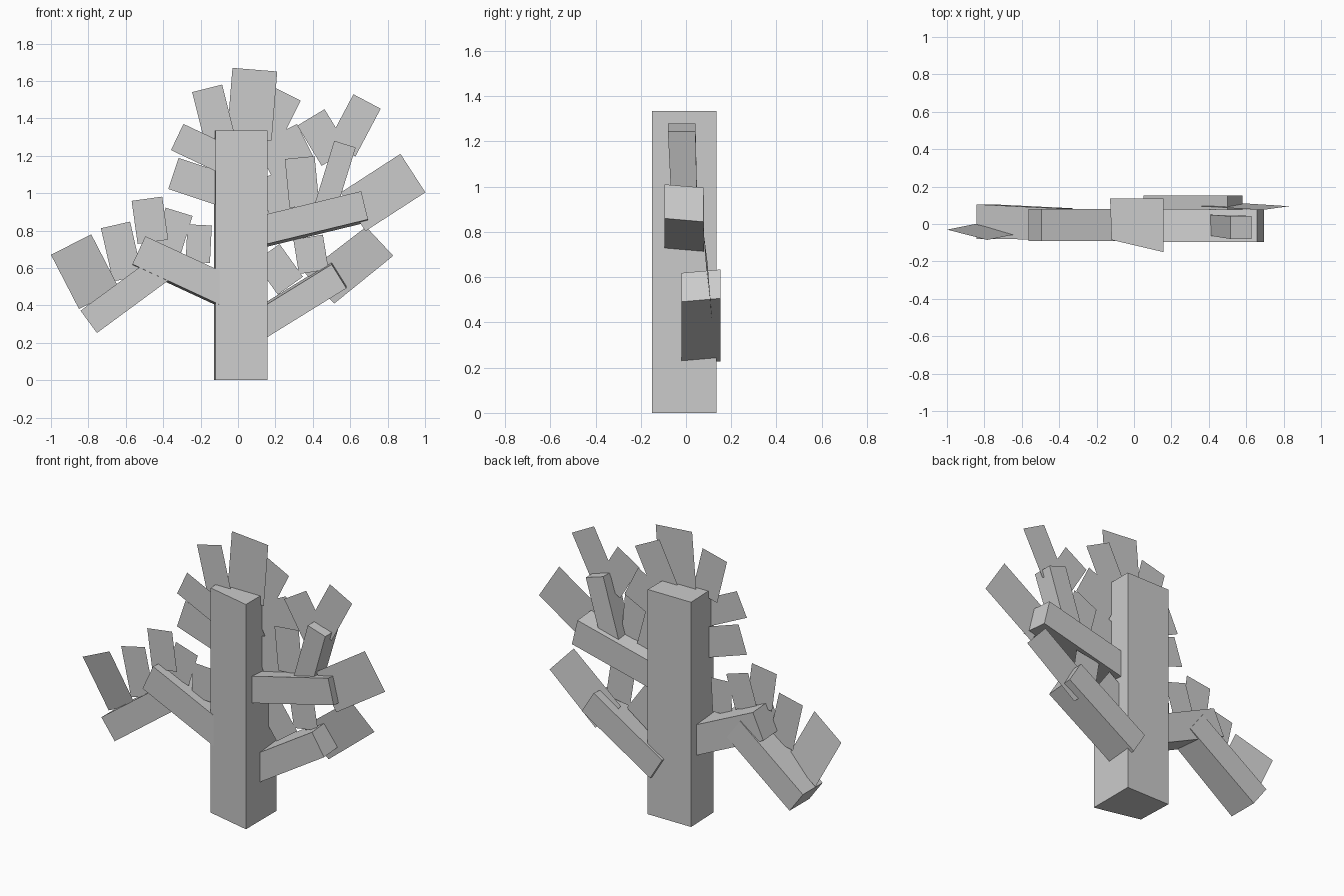
import bpy
import bmesh
from mathutils import Vector


def mesh_object(name, verts, faces):
    me = bpy.data.meshes.new(name)
    me.from_pydata([tuple(v) for v in verts], [], faces)
    me.update()
    ob = bpy.data.objects.new(name, me)
    bpy.context.collection.objects.link(ob)
    return ob


BOX_FACES = [(3, 2, 1, 0), (4, 5, 6, 7), (0, 1, 5, 4),
             (1, 2, 6, 5), (2, 3, 7, 6), (3, 0, 4, 7)]


def limb(name, start, end, thick, y_front, y_back, drop=0.0):
    """Square-cut limb in the xz plane; y_front and y_back are (start, end) pairs.
    drop lowers (or raises) the back side a little."""
    s, e = Vector((start[0], 0, start[1])), Vector((end[0], 0, end[1]))
    d = (e - s).normalized()
    side = Vector((-d.z, 0, d.x)) * thick / 2
    verts = []
    for p, i in ((s, 0), (e, 1)):
        for sign, ys, dz in ((-1, y_front, 0), (-1, y_back, -drop),
                             (1, y_back, -drop), (1, y_front, 0)):
            verts.append(p + side * sign + Vector((0, ys[i], dz)))
    ob = mesh_object(name, verts, BOX_FACES)
    bm = bmesh.new()
    bm.from_mesh(ob.data)
    bmesh.ops.recalc_face_normals(bm, faces=bm.faces)
    bm.to_mesh(ob.data)
    bm.free()


def leaf(name, bx, bz, tx, tz, width, y):
    """Flat leaf card facing the front, from base to tip."""
    b, t = Vector((bx, y, bz)), Vector((tx, y, tz))
    d = (t - b).normalized()
    side = Vector((d.z, 0, -d.x)) * width / 2
    mesh_object(name, [b - side, b + side, t + side, t - side], [(0, 1, 2, 3)])


# Trunk: four-sided, slightly skewed post
outline = [(-0.12, -0.085), (0.157, -0.15), (0.157, 0.135), (-0.128, 0.135)]
mesh_object("trunk", [(x, y, z) for z in (0, 1.335) for x, y in outline], BOX_FACES)

# Branches
limb("left_branch", (-0.06, 0.477), (-0.53, 0.695), 0.165,
     (-0.09, -0.09), (0.08, 0.08), 0.012)
limb("left_drooping_branch", (-0.37, 0.627), (-0.798, 0.312), 0.148,
     (-0.083, -0.08), (0.084, 0.105))
limb("right_upper_branch", (0.08, 0.79), (0.677, 0.935), 0.155,
     (-0.095, -0.095), (0.08, 0.078), 0.015)
limb("right_upright_twig", (0.46, 0.90), (0.572, 1.262), 0.12,
     (-0.062, -0.08), (0.05, 0.042))
limb("right_lower_branch", (0.09, 0.277), (0.54, 0.555), 0.15,
     (-0.02, -0.02), (0.152, 0.152), -0.015)

# Leaves: base x, base z, tip x, tip z, width, y
groups = {
    "crown_leaf": [
        (0.06, 1.29, 0.09, 1.66, 0.24, -0.015), (-0.10, 1.30, -0.165, 1.56, 0.165, -0.035),
        (-0.04, 1.165, -0.325, 1.30, 0.155, -0.06), (-0.09, 1.02, -0.345, 1.105, 0.175, -0.04),
        (0.12, 1.265, 0.255, 1.535, 0.18, 0.0), (0.14, 1.17, 0.36, 1.28, 0.20, 0.0)],
    "right_upper_leaf": [
        (0.245, 0.895, 0.19, 1.10, 0.16, 0.0), (0.52, 1.19, 0.39, 1.405, 0.17, -0.02),
        (0.355, 0.93, 0.33, 1.19, 0.16, -0.015), (0.555, 1.235, 0.69, 1.49, 0.165, -0.018),
        (0.615, 0.90, 0.935, 1.107, 0.245, -0.05)],
    "right_lower_leaf": [
        (0.28, 0.505, 0.155, 0.68, 0.165, 0.06), (0.405, 0.58, 0.375, 0.765, 0.16, 0.06)],
    "left_leaf": [
        (-0.59, 0.545, -0.655, 0.83, 0.16, -0.05), (-0.455, 0.74, -0.487, 0.97, 0.165, -0.04),
        (-0.375, 0.705, -0.315, 0.90, 0.15, -0.03), (-0.215, 0.63, -0.205, 0.83, 0.13, -0.035)],
}
for name, rows in groups.items():
    for i, row in enumerate(rows):
        leaf(f"{name}_{i + 1}", *row)

# Two slightly twisted end leaves
mesh_object("left_end_leaf", [(-0.85, 0.0, 0.38), (-0.635, -0.055, 0.49),
                              (-0.785, -0.085, 0.78), (-1.0, -0.03, 0.67)], [(0, 1, 2, 3)])
mesh_object("right_end_leaf", [(0.36, 0.095, 0.57), (0.515, 0.115, 0.41),
                               (0.83, 0.095, 0.665), (0.685, 0.075, 0.82)], [(0, 1, 2, 3)])
